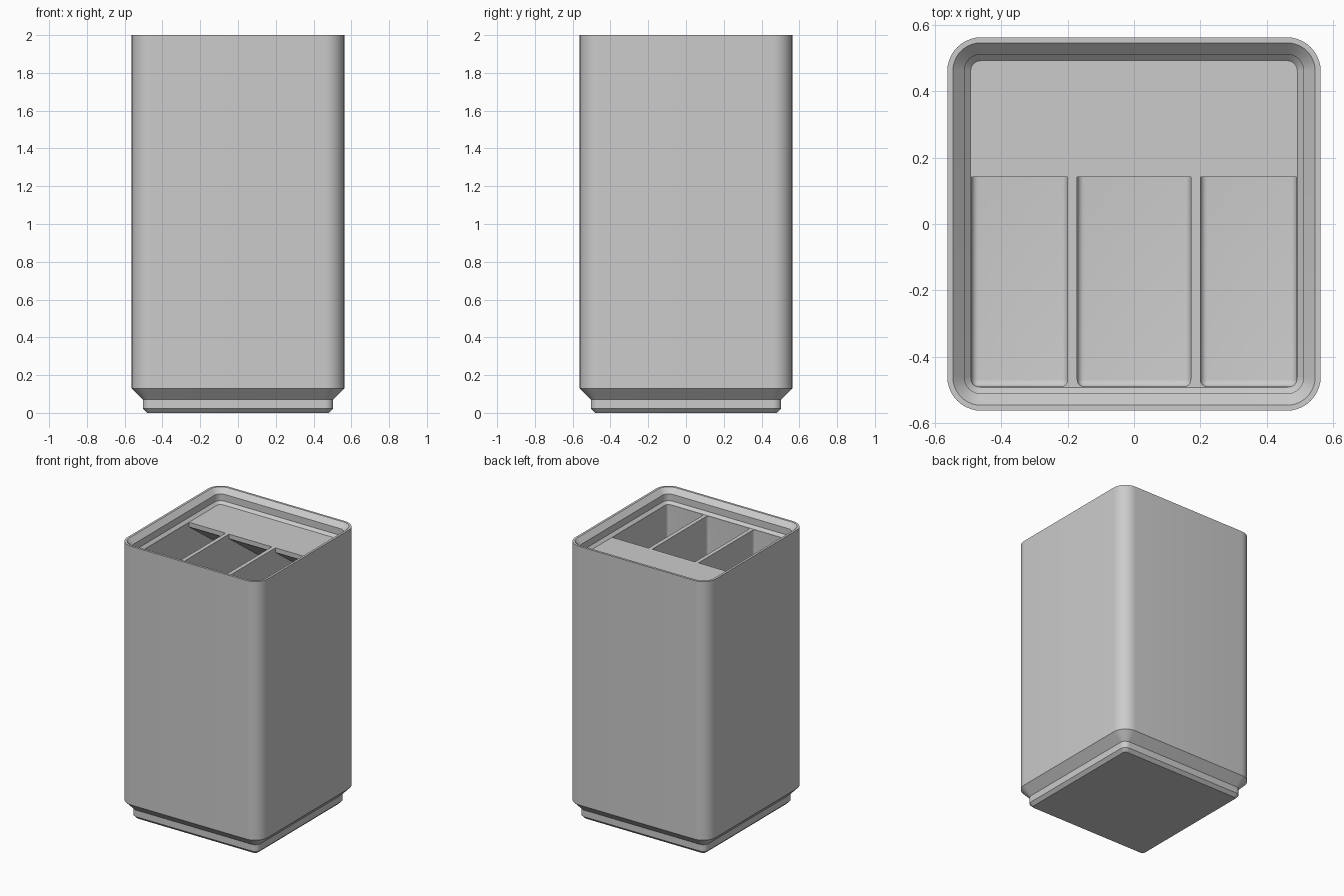
import bpy, bmesh, math

cube = bpy.data.objects.get("Cube")
if cube:
    bpy.data.objects.remove(cube, do_unlink=True)

grey = bpy.data.materials.new("light grey plastic")
grey.use_nodes = True
colour = (0.6, 0.6, 0.6, 1)
grey.diffuse_color = colour
grey.node_tree.nodes["Principled BSDF"].inputs["Base Color"].default_value = colour

DECK = 1.897      # top of the shelf and dividers, foot of the rim
FLOOR = 0.19
WALL = 0.49       # inside half width
FILLET = 0.021


def make_object(name, bm):
    bmesh.ops.recalc_face_normals(bm, faces=bm.faces)
    mesh = bpy.data.meshes.new(name)
    bm.to_mesh(mesh)
    bm.free()
    obj = bpy.data.objects.new(name, mesh)
    bpy.context.collection.objects.link(obj)
    return obj


def rounded_ring(bm, half, radius, z, steps=10):
    ring = []
    for corner, (sx, sy) in enumerate([(1, 1), (-1, 1), (-1, -1), (1, -1)]):
        for i in range(steps + 1):
            a = (corner + i / steps) * math.pi / 2
            ring.append(bm.verts.new((sx * (half - radius) + radius * math.cos(a),
                                      sy * (half - radius) + radius * math.sin(a), z)))
    return ring


# Body: stepped foot, tall wall, and rim, as one rounded square loft
# (half width, corner radius, height)
profile = [(0.482, 0.022, 0), (0.504, 0.043, 0.022), (0.504, 0.043, 0.07),
           (0.5625, 0.102, 0.13), (0.5625, 0.102, 2), (0.546, 0.085, 2),
           (0.511, 0.05, 1.965), (0.511, 0.05, 1.916), (0.492, 0.031, DECK)]
bm = bmesh.new()
rings = [rounded_ring(bm, *p) for p in profile]
for low, high in zip(rings, rings[1:]):
    n = len(low)
    for i in range(n):
        j = (i + 1) % n
        bm.faces.new((low[i], low[j], high[j], high[i]))
bm.faces.new(rings[0])
bm.faces.new(rings[-1])
body = make_object("divided_bin", bm)
body.data.materials.append(grey)


# Compartment cutter: side profile with a sloped shelf above, filleted edges
def compartment(x0, x1):
    side = [(-WALL, FLOOR), (WALL, FLOOR), (WALL, 1.61), (0.142, DECK - 0.033),
            (0.142, DECK + 0.015), (-WALL, DECK + 0.015)]
    bm = bmesh.new()
    ends = [[bm.verts.new((x, y, z)) for y, z in side] for x in (x0, x1)]
    for end in ends:
        bm.faces.new(end)
    for i in range(len(side)):
        j = (i + 1) % len(side)
        bm.faces.new((ends[0][i], ends[0][j], ends[1][j], ends[1][i]))
    bmesh.ops.recalc_face_normals(bm, faces=bm.faces)

    def is_filleted(edge):
        a, b = (v.co for v in edge.verts)
        on_floor = max(a.z, b.z) < FLOOR + 0.001
        upright = abs(a.y - b.y) + abs(a.x - b.x) < 0.001 and abs(abs(a.y) - WALL) < 0.001
        return on_floor or upright

    bmesh.ops.bevel(bm, geom=[e for e in bm.edges if is_filleted(e)], offset=FILLET,
                    segments=6, profile=0.5, affect='EDGES')
    cutter = make_object("compartment_cutter", bm)
    cutter.hide_render = True
    return cutter


# Hollow out three compartments, leaving two dividers and the shelf
bpy.context.view_layer.objects.active = body
body.select_set(True)
for x0, x1 in [(-WALL, -0.2), (-0.171, 0.171), (0.2, WALL)]:
    cutter = compartment(x0, x1)
    mod = body.modifiers.new("compartment", 'BOOLEAN')
    mod.operation = 'DIFFERENCE'
    mod.solver = 'EXACT'
    mod.object = cutter
    bpy.ops.object.modifier_apply(modifier=mod.name)
    bpy.data.objects.remove(cutter, do_unlink=True)

bpy.ops.object.shade_smooth_by_angle(angle=math.radians(30))
